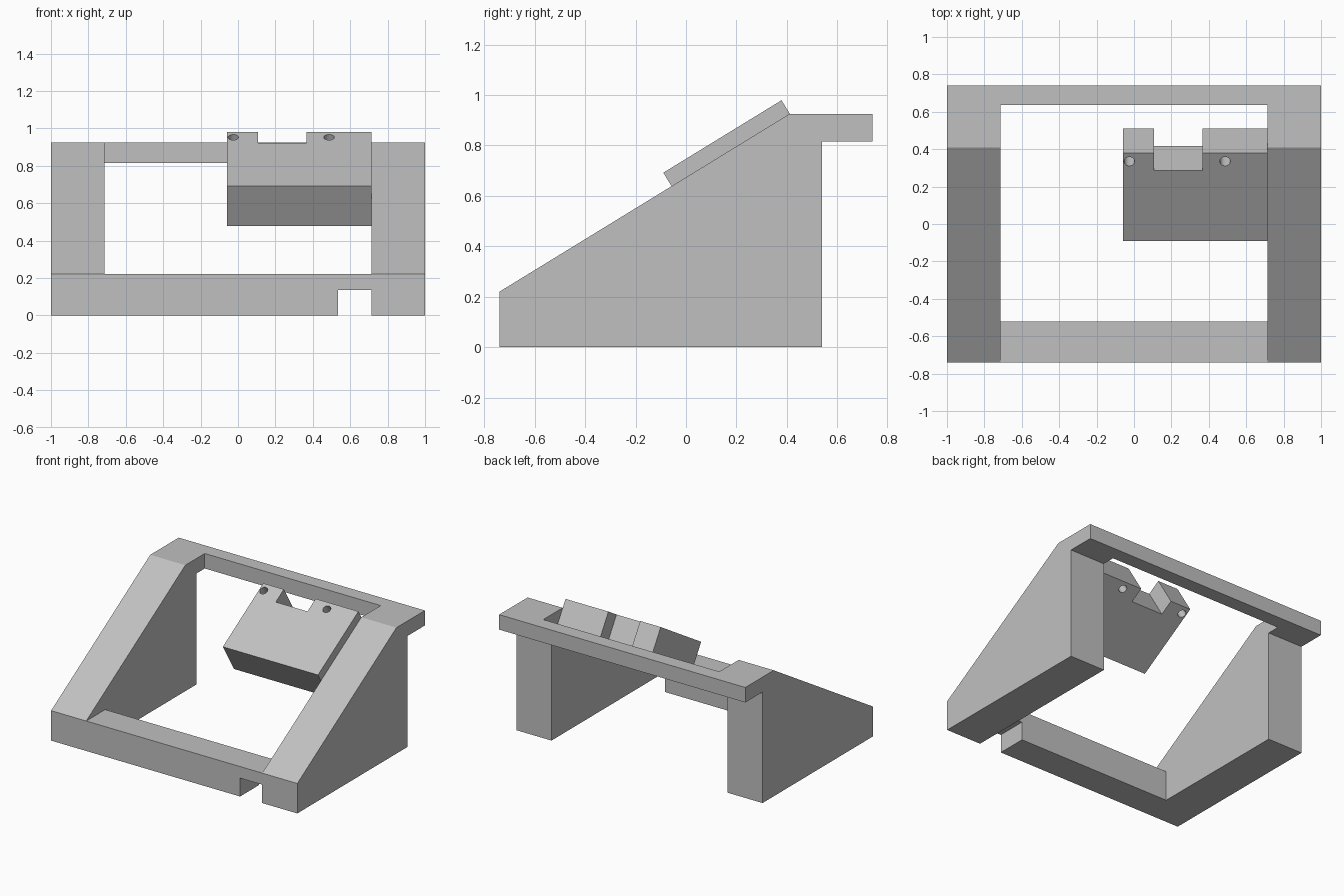
import bpy, bmesh, math
from mathutils import Matrix, Vector

cube = bpy.data.objects.get("Cube")
if cube:
    bpy.data.objects.remove(cube, do_unlink=True)

grey = bpy.data.materials.new("plain grey")
grey.use_nodes = True
colour = (0.53, 0.53, 0.53, 1)
grey.diffuse_color = colour
grey.node_tree.nodes["Principled BSDF"].inputs["Base Color"].default_value = colour

# Local axes: outline u -> y, v -> z, extrusion -> x
SIDE = Matrix(((0, 0, 1, 0), (1, 0, 0, 0), (0, 1, 0, 0), (0, 0, 0, 1)))
# Outline u -> x, v -> z, extrusion -> -y
FRONT = Matrix.Rotation(math.pi / 2, 4, 'X')


def prism(name, outline, low, high, matrix):
    """Extrude a flat outline from low to high along its local z."""
    bm = bmesh.new()
    face = bm.faces.new([bm.verts.new((u, v, low)) for u, v in outline])
    top = bmesh.ops.extrude_face_region(bm, geom=[face])["geom"]
    moved = [g for g in top if isinstance(g, bmesh.types.BMVert)]
    bmesh.ops.translate(bm, verts=moved, vec=(0, 0, high - low))
    bm.transform(matrix)
    bmesh.ops.recalc_face_normals(bm, faces=bm.faces)
    mesh = bpy.data.meshes.new(name)
    bm.to_mesh(mesh)
    bm.free()
    mesh.materials.append(grey)
    obj = bpy.data.objects.new(name, mesh)
    bpy.context.collection.objects.link(obj)
    return obj


def drill(obj, centre, radius, length, direction):
    """Cut a round hole whose cutter is centred on the given point."""
    turn = Vector(direction).to_track_quat('Z', 'Y').to_matrix().to_4x4()
    circle = [(radius * math.cos(math.tau * i / 32), radius * math.sin(math.tau * i / 32))
              for i in range(32)]
    cutter = prism("hole_cutter", circle, -length / 2, length / 2,
                   Matrix.Translation(centre) @ turn)
    cutter.hide_render = True
    mod = obj.modifiers.new("hole", 'BOOLEAN')
    mod.operation, mod.solver, mod.object = 'DIFFERENCE', 'EXACT', cutter
    bpy.ops.object.select_all(action='DESELECT')
    bpy.context.view_layer.objects.active = obj
    obj.select_set(True)
    bpy.ops.object.modifier_apply(modifier=mod.name)
    bpy.data.objects.remove(cutter, do_unlink=True)
    bpy.ops.object.shade_smooth_by_angle(angle=math.radians(30))


# Sloping side supports, each with a round foot recess
side_outline = [(-0.74, 0), (0.54, 0), (0.54, 0.815), (0.74, 0.815),
                (0.74, 0.925), (0.41, 0.925), (-0.74, 0.22)]
for name, sign in (("left_support", 1), ("right_support", -1)):
    low, high = sorted((0.715 * sign, sign))
    support = prism(name, side_outline, low, high, SIDE)
    drill(support, (0.857 * sign, -0.15, 0), 0.115, 0.22, (0, 0, 1))
    if sign < 0:
        # Pin hole in the rear of the right support
        drill(support, (-0.857, 0.54, 0.49), 0.012, 0.3, (0, 1, 0))

# Front rail with a cable notch beside the left support
prism("front_rail", [(-0.715, 0), (0.535, 0), (0.535, 0.135), (0.715, 0.135),
                     (0.715, 0.22), (-0.715, 0.22)], 0.52, 0.74, FRONT)

# Rear rail
prism("rear_rail", [(-0.715, 0.815), (0.715, 0.815), (0.715, 0.925),
                    (-0.715, 0.925)], -0.74, -0.635, FRONT)

# Tilted mounting block with a notched upper edge
slope = Matrix.Translation((0, -0.09, 0.692)) @ Matrix.Rotation(math.radians(31.5), 4, 'X')
block = prism("mounting_block", [(-0.06, 0), (0.713, 0), (0.713, 0.55), (0.365, 0.55),
                                 (0.365, 0.44), (0.107, 0.44), (0.107, 0.55),
                                 (-0.06, 0.55)], -0.25, 0, slope)
for x in (-0.025, 0.487):
    drill(block, slope @ Vector((x, 0.498, -0.125)), 0.028, 0.4,
          slope.to_3x3() @ Vector((0, 0, 1)))
